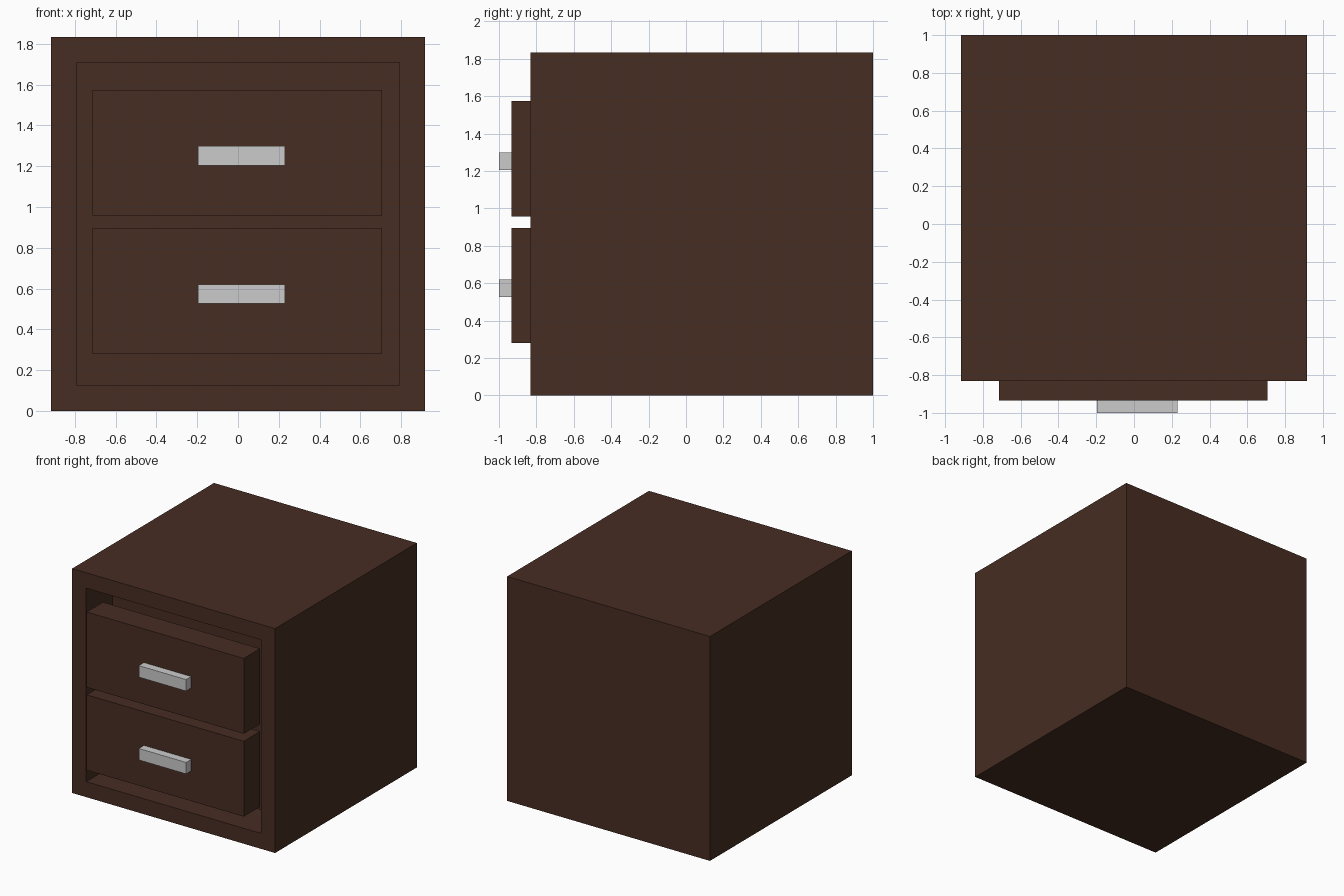
import bpy, bmesh
from mathutils import Vector

if "Cube" in bpy.data.objects:
    bpy.data.objects.remove(bpy.data.objects["Cube"])

wood = bpy.data.materials.new("dark_wood")
wood.diffuse_color = (0.062, 0.026, 0.016, 1)
wood.use_nodes = True
wood.node_tree.nodes["Principled BSDF"].inputs["Base Color"].default_value = wood.diffuse_color


def mesh_object(name, bm, mat=None):
    me = bpy.data.meshes.new(name)
    bm.to_mesh(me)
    bm.free()
    ob = bpy.data.objects.new(name, me)
    bpy.context.collection.objects.link(ob)
    if mat:
        me.materials.append(mat)
    return ob


def box_bm(lo, hi):
    bm = bmesh.new()
    lo, hi = Vector(lo), Vector(hi)
    bmesh.ops.create_cube(bm, size=1)
    bmesh.ops.scale(bm, vec=hi - lo, verts=bm.verts)
    bmesh.ops.translate(bm, vec=(lo + hi) / 2, verts=bm.verts)
    return bm


# Cabinet: inset the front face and push it back to form the recess
bm = box_bm((-0.917, -0.831, 0), (0.917, 1, 1.834))
bm.normal_update()
front = min(bm.faces, key=lambda f: f.calc_center_median().y)
bmesh.ops.inset_region(bm, faces=[front], thickness=0.179)
inner = bmesh.ops.extrude_discrete_faces(bm, faces=[front])["faces"][0]
bmesh.ops.translate(bm, vec=(0, 0.34, 0), verts=inner.verts)
mesh_object("cabinet", bm, wood)

# Two drawers with bar handles
for label, z in (("lower", 0.28), ("upper", 0.957)):
    mesh_object(label + "_drawer",
                box_bm((-0.714, -0.934, z), (0.706, -0.724, z + 0.616)), wood)
    mesh_object(label + "_handle",
                box_bm((-0.197, -1, z + 0.247), (0.231, -0.934, z + 0.341)))
